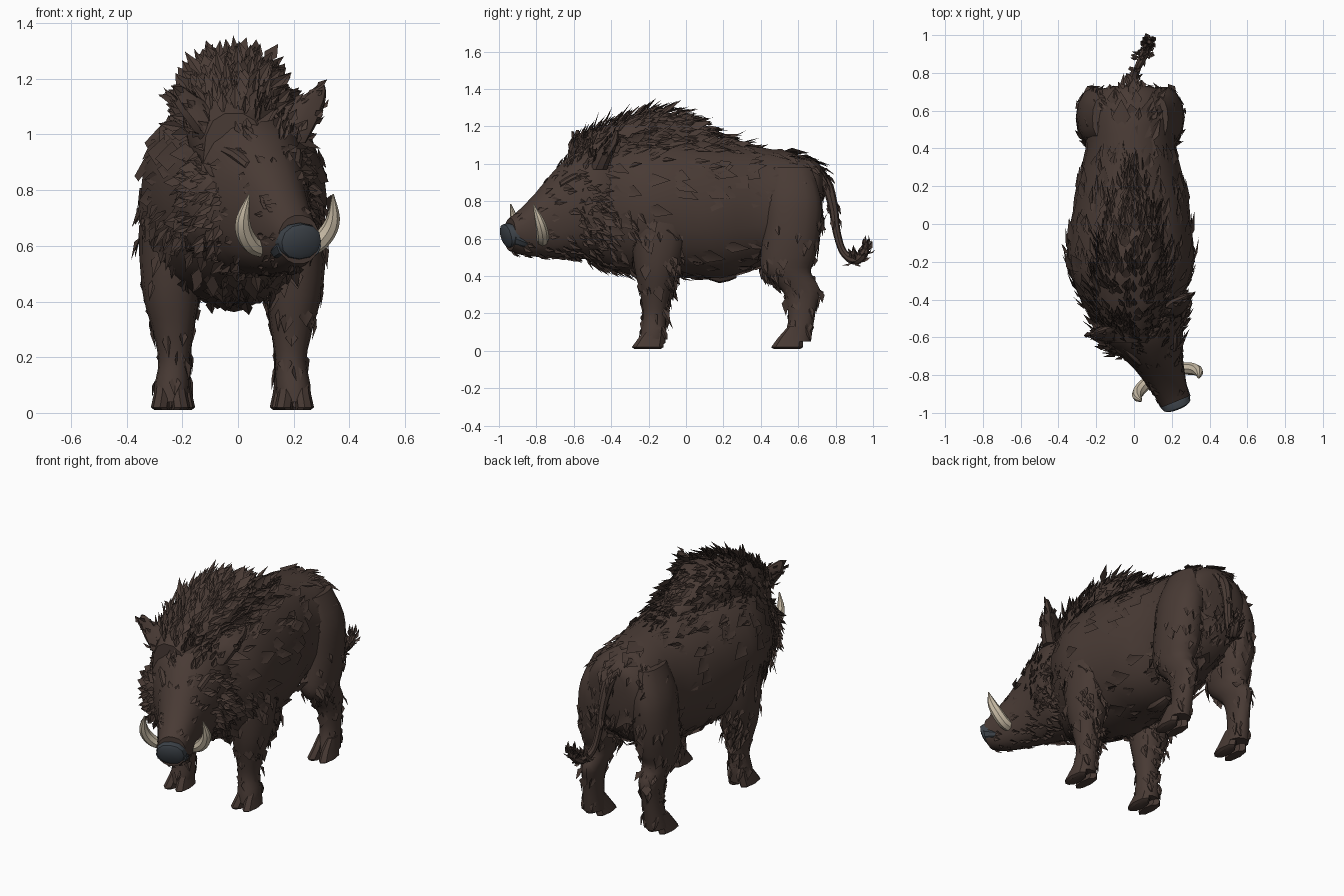
import bpy, bmesh, math, random
from mathutils import Vector as V

if "Cube" in bpy.data.objects:
    bpy.data.objects.remove(bpy.data.objects["Cube"])

random.seed(7)


def material(name, rgb):
    m = bpy.data.materials.new(name)
    m.diffuse_color = (*rgb, 1)
    m.use_nodes = True
    m.node_tree.nodes["Principled BSDF"].inputs["Base Color"].default_value = m.diffuse_color
    return m


BROWN = material("dark brown hide", (0.066, 0.043, 0.035))
NOSE = material("slate nose", (0.05, 0.06, 0.072))
IVORY = material("ivory", (0.58, 0.50, 0.38))

X, Y, Z = V((1, 0, 0)), V((0, 1, 0)), V((0, 0, 1))
YAW = math.radians(22)                       # the head looks slightly aside
FWD = V((math.sin(YAW), -math.cos(YAW), 0))
LAT = V((math.cos(YAW), math.sin(YAW), 0))


def head_point(lat, d, z):
    return V((0.03, -0.5, 0)) + LAT * lat + FWD * d + Z * z


def finish(name, bm, mat, angle=35):
    me = bpy.data.meshes.new(name)
    bm.to_mesh(me)
    bm.free()
    me.materials.append(mat)
    ob = bpy.data.objects.new(name, me)
    bpy.context.collection.objects.link(ob)
    bpy.ops.object.select_all(action='DESELECT')
    ob.select_set(True)
    bpy.context.view_layer.objects.active = ob
    bpy.ops.object.shade_smooth_by_angle(angle=math.radians(angle))
    return ob


def refine(secs, k):
    """Catmull-Rom interpolation of (x, y, z, ra, rb) sections."""
    out = []
    for i in range(len(secs) - 1):
        p = [secs[max(0, min(len(secs) - 1, i + o))] for o in (-1, 0, 1, 2)]
        for j in range(k):
            t = j / k
            out.append([0.5 * (2 * b + (c - a) * t + (2 * a - 5 * b + 4 * c - d) * t * t
                               + (3 * b - a - 3 * c + d) * t ** 3) for a, b, c, d in zip(*p)])
    return out + [list(secs[-1])]


def loft(name, secs, a, b, mat=BROWN, n=16, k=3, power=0.92, jitter=0.0):
    bm = bmesh.new()
    rings = []
    for x, y, z, ra, rb in refine(secs, k):
        ring = []
        for i in range(n):
            t = 2 * math.pi * i / n
            c, s = math.cos(t), math.sin(t)
            c, s = (math.copysign(abs(q) ** power, q) for q in (c, s))
            r = 1 + random.uniform(-jitter, jitter)
            ring.append(bm.verts.new(V((x, y, z)) + a * (c * ra * r) + b * (s * rb * r)))
        rings.append(ring)
    for r, q in zip(rings, rings[1:]):
        for i in range(n):
            bm.faces.new((r[i], r[(i + 1) % n], q[(i + 1) % n], q[i]))
    bm.faces.new(rings[0])
    bm.faces.new(rings[-1])
    bmesh.ops.recalc_face_normals(bm, faces=bm.faces)
    return finish(name, bm, mat)


def fur(name, ob, count, length, width, lift, flow, where=lambda p, n: True):
    """Scatter bent leaf-shaped tufts over the faces of a part."""
    faces = [f for f in ob.data.polygons if len(f.vertices) == 4 and where(f.center, f.normal)]
    bm = bmesh.new()
    for f in random.choices(faces, weights=[f.area for f in faces], k=count):
        c = [ob.data.vertices[i].co for i in f.vertices]
        p = c[0].lerp(c[1], u := random.random()).lerp(c[3].lerp(c[2], u), random.random())
        n = f.normal
        t = flow - n * flow.dot(n)
        rnd = V([random.uniform(-.3, .3) for _ in range(3)])
        rnd -= n * rnd.dot(n) * (1 - min(1, lift * 1.5))
        d = (t.normalized() + n * lift * random.uniform(.4, 1.3) + rnd).normalized()
        side = d.cross(n).normalized() * width * random.uniform(.6, 1.3)
        L = length * random.uniform(.6, 1.25)
        mid = p + d * L * .4 + n * .005
        v = [bm.verts.new(q) for q in (p - n * .006, mid + side, p + d * L, mid - side)]
        bm.faces.new((v[0], v[1], v[2]))
        bm.faces.new((v[0], v[2], v[3]))
    bmesh.ops.recalc_face_normals(bm, faces=bm.faces)
    return finish(name, bm, BROWN)


def tube(name, pts, radius, mat):
    cu = bpy.data.curves.new(name, 'CURVE')
    cu.dimensions = '3D'
    cu.bevel_depth, cu.bevel_resolution, cu.use_fill_caps = radius, 2, True
    sp = cu.splines.new('POLY')
    pts = refine(pts, 4)
    sp.points.add(len(pts) - 1)
    for q, (x, y, z, r, _) in zip(sp.points, pts):
        q.co, q.radius = (x, y, z, 1), r
    cu.materials.append(mat)
    ob = bpy.data.objects.new(name, cu)
    bpy.context.collection.objects.link(ob)
    bpy.ops.object.select_all(action='DESELECT')
    ob.select_set(True)
    bpy.context.view_layer.objects.active = ob
    bpy.ops.object.convert(target='MESH')
    bpy.ops.object.shade_smooth_by_angle(angle=math.radians(40))
    return bpy.context.object


# Torso: y, top, bottom, half width
torso = [(.73, .97, .74, .09), (.70, 1.01, .62, .18), (.58, 1.06, .50, .235), (.40, 1.09, .45, .24),
         (.20, 1.115, .39, .29), (0, 1.14, .39, .32), (-.2, 1.15, .39, .335),
         (-.35, 1.13, .42, .29), (-.48, 1.07, .46, .225), (-.58, 1.0, .52, .16)]
body = loft("torso", [(-.015, y, (t + b) / 2, w, (t - b) / 2) for y, t, b, w in torso],
            X, Z, n=22, power=.95, jitter=.01)

# Raised shoulder crest under the mane: y, top, half width
crest = [(-.63, 1.08, .11), (-.5, 1.17, .165), (-.4, 1.22, .185), (-.25, 1.27, .18), (-.1, 1.28, .16),
         (.05, 1.215, .13), (.2, 1.13, .10), (.34, 1.09, .06)]
ridge = loft("crest", [(-.015, y, t - .17, w, .17) for y, t, w in crest], X, Z, n=14, power=.82, jitter=.02)

# Head: forward distance, top, bottom, half width
skull = [(-.12, 1.07, .50, .22), (.03, 1.08, .49, .225), (.13, 1.04, .495, .185), (.23, .95, .495, .14),
         (.33, .84, .50, .11), (.42, .755, .515, .09), (.48, .71, .535, .08)]
head = loft("head", [(*head_point(.01, d, (t + b) / 2), w, (t - b) / 2) for d, t, b, w in skull],
            LAT, Z, n=18, jitter=.01)

# Snout disc, tilted so the upper rim leads, with the dark lip running back below it
loft("nose", [(*head_point(.01, d, z), w, h) for d, z, w, h in
              ((.44, .613, .08, .065), (.475, .615, .085, .068), (.503, .615, .076, .062), (.513, .615, .055, .045))],
     LAT, (Z + FWD * .25), NOSE, n=12, k=1)
loft("nose_lip", [(*head_point(.01, d, z), w, h) for d, z, w, h in
                  ((.41, .575, .082, .024), (.43, .58, .089, .038), (.48, .60, .086, .05))],
     LAT, Z, NOSE, n=12, k=1)
for s in (-1, 1):
    # Cheek bulges under the ruff
    cheek = loft("cheek", [(*head_point(s * l, d, .74), w, h) for l, d, w, h in
                           ((.14, -.08, .09, .17), (.155, .02, .09, .17), (.145, .10, .07, .13), (.12, .16, .03, .07))],
                 LAT, Z, n=12, k=2, jitter=.02)
    fur("cheek_fur", cheek, 90, .08, .02, .35, -FWD - Z * .45, lambda p, n: n.dot(LAT) * s > -.1)
    # Brow ridges
    loft("brow", [(*head_point(s * l + .01, d, z), .03, .02) for l, d, z in
                  ((.13, .10, .945), (.11, .17, .925), (.08, .23, .885))], LAT, Z, n=8, k=2)
    # Ears: broad leaves leaning outwards
    ear = loft("ear", [(*head_point(s * l + .018, d, z), w, th) for l, d, z, w, th in
                       ((.14, .03, .97, .06, .045), (.18, .015, 1.05, .076, .038),
                        (.225, -.01, 1.11, .065, .026), (.265, -.015, 1.155, .032, .014), (.28, -.02, 1.18, .012, .006))],
               LAT, FWD, n=8, k=2)
    fur("ear_fur", ear, 25, .05, .016, .25, Z + LAT * s)
    # Tusks curve out of the jaw and upwards
    tube("tusk", [(*head_point(s * l + .008, d, z), r, 0) for l, d, z, r in
                  ((.08, .325, .59, 1), (.125, .34, .605, 1.05), (.162, .36, .65, 1),
                   (.175, .383, .705, .75), (.162, .41, .785, .1))], .031, IVORY)

# Legs with two-toed hooves: lateral offset, y, z, half width, half depth
front = [(.19, -.14, .92, .05, .10), (.21, -.14, .75, .11, .16), (.22, -.145, .58, .115, .148),
         (.22, -.16, .42, .10, .112), (.213, -.165, .30, .075, .08), (.21, -.168, .19, .056, .062),
         (.218, -.175, .10, .062, .068), (.222, -.18, .04, .06, .07)]
hind = [(.15, .56, .98, .05, .11), (.17, .57, .82, .10, .155), (.18, .565, .64, .108, .155),
        (.185, .545, .50, .095, .15), (.19, .54, .42, .078, .13), (.19, .612, .33, .058, .105),
        (.195, .62, .25, .05, .082), (.20, .614, .15, .05, .07), (.205, .59, .05, .058, .078)]
for s in (-1, 1):
    for part, secs in (("front", front), ("hind", hind)):
        leg = loft(part + "_leg", [(s * l - .02, y, z, a, b) for l, y, z, a, b in secs],
                   X, Y, n=14, jitter=.012)
        fur(part + "_leg_fur", leg, 60, .085, .024, .1, V((0, .25, -1)), lambda p, n: .14 < p.z < .75)
        l, y = secs[-1][:2]
        for t in (-1, 1):
            cx = s * l - .02 + t * .03
            y0 = y - .025 * (part == "hind")
            loft(part + "_hoof", [(cx, y0 + .02, .13, .022, .04), (cx, y0 - .005, .07, .03, .068),
                                  (cx + t * .008, y0 - .025, .02, .033, .085), (cx, y0 - .025, .01, .028, .07)],
                 X, Y, n=8, k=1)
            loft(part + "_dewclaw", [(cx, y + .05, .13, .015, .015), (cx, y + .065, .09, .018, .018),
                                     (cx, y + .075, .06, .006, .006)], X, Y, n=6, k=1)
        # Elbow fringe behind the forelegs
        if part == "front":
            fur("elbow_fringe", leg, 35, .08, .018, .4, V((0, .6, -1)), lambda p, n: n.y > .4 and .2 < p.z < .5)

# Tail with a curled tuft
tail = tube("tail", [(-.01, .66, .98, 1.5, 0), (-.01, .745, .90, 1.3, 0), (0, .785, .78, 1.05, 0),
                     (.01, .805, .64, .85, 0), (.025, .84, .53, .8, 0), (.055, .90, .485, 1, 0),
                     (.08, .95, .52, 1, 0), (.08, .965, .57, .4, 0)], .025, BROWN)
fur("tail_tuft", tail, 45, .05, .014, .45, V((.1, .2, 1)), lambda p, n: p.y > .87)
fur("tail_root_fur", tail, 25, .06, .014, .2, V((0, .3, -1)), lambda p, n: p.z > .7)

# Fur: bristling mane, ruff, chest fringe, flat body coat
fur("mane", ridge, 430, .11, .02, .5, V((0, 1, .15)), lambda p, n: n.z > -.1 and p.z > 1.0)
fur("mane_base", body, 90, .11, .024, .15, V((0, 1, .1)), lambda p, n: -.45 < p.y < .35 and p.z > .98)
fur("forelock", ridge, 60, .085, .019, .6, V((0, .3, 1)), lambda p, n: p.y < -.5 and p.z > 1.0)
fur("crown_fur", head, 60, .075, .018, .35, -FWD + Z * .4, lambda p, n: p.z > .97 and n.z > 0)
fur("cheek_ruff", head, 100, .08, .02, .3, -FWD - Z * .45,
    lambda p, n: -.68 < p.y < -.36 and .5 < p.z < .95)
fur("jaw_fringe", head, 70, .06, .015, .2, -FWD - Z * .3, lambda p, n: n.z < -.3)
fur("snout_coat", head, 30, .06, .018, .06, -FWD, lambda p, n: p.y < -.68 and n.z > -.3)
fur("chest_fringe", body, 120, .095, .021, .25, V((0, .8, -.8)), lambda p, n: p.y < -.22 and p.z < .75)
fur("flank_coat", body, 180, .13, .042, .05, V((0, 1, -.35)))
fur("belly_fringe", body, 30, .08, .022, .15, V((0, 1, -.2)), lambda p, n: n.z < -.6)
fur("rump_fringe", body, 80, .085, .023, .18, V((0, .3, -1)), lambda p, n: p.y > .52)
loft("belly_point", [(-.015, .08, .42, .02, .02), (-.015, .18, .39, .045, .028), (-.015, .27, .41, .02, .02)],
     X, Z, n=8, k=2)
